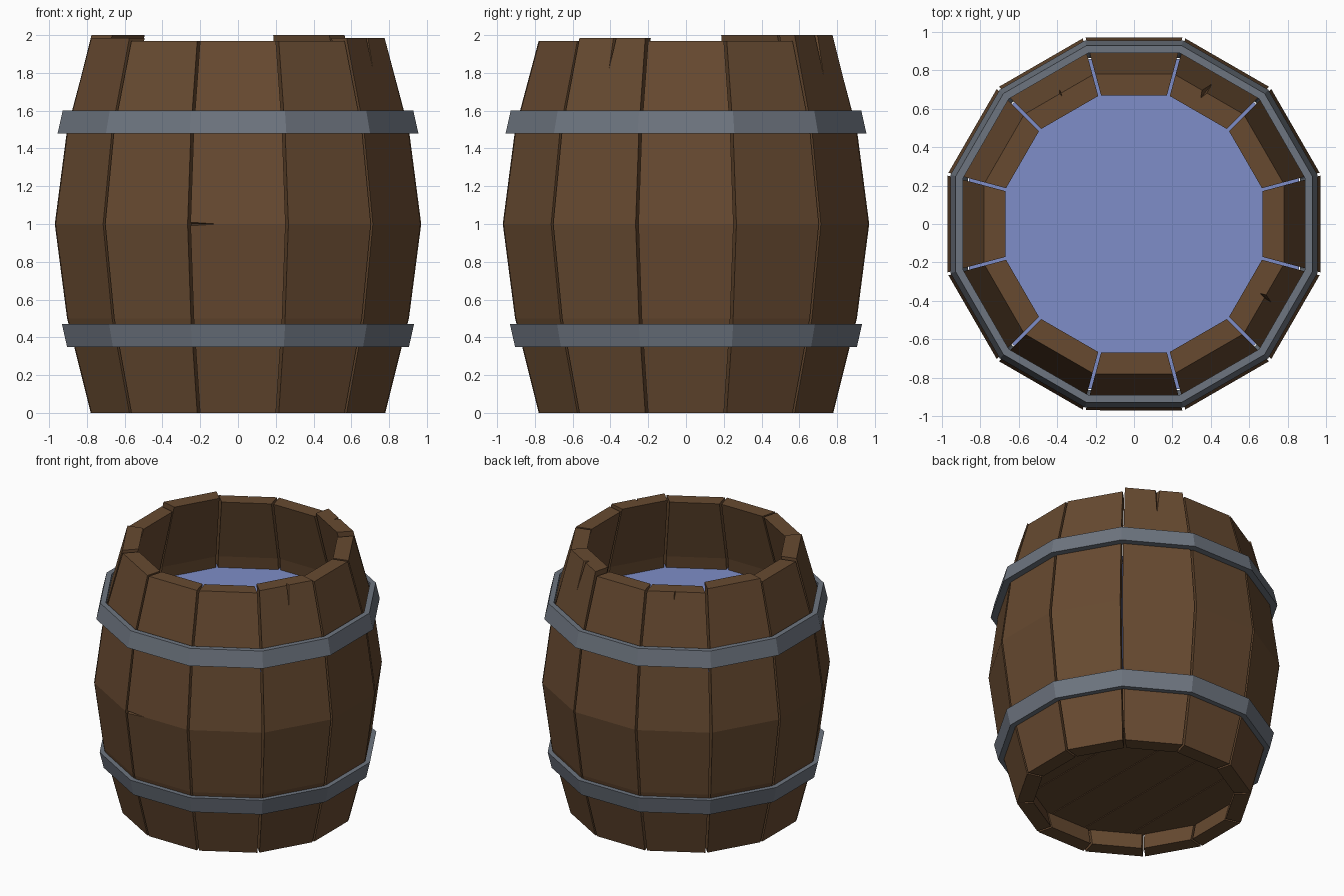
import bpy, bmesh, math
from mathutils import Matrix

if "Cube" in bpy.data.objects:
    bpy.data.objects.remove(bpy.data.objects["Cube"])

N = 12
TAN = math.tan(math.pi / N)
GAP = 0.008
THICK = 0.11


def material(name, rgb):
    m = bpy.data.materials.new(name)
    m.diffuse_color = (*rgb, 1)
    m.use_nodes = True
    m.node_tree.nodes["Principled BSDF"].inputs["Base Color"].default_value = m.diffuse_color
    return m


wood = material("brown wood", (0.135, 0.068, 0.030))
metal = material("grey iron", (0.155, 0.178, 0.215))
blue = material("blue water", (0.21, 0.27, 0.58))


def finish(bm, name, mat):
    bmesh.ops.recalc_face_normals(bm, faces=bm.faces)
    me = bpy.data.meshes.new(name)
    bm.to_mesh(me)
    bm.free()
    ob = bpy.data.objects.new(name, me)
    bpy.context.collection.objects.link(ob)
    me.materials.append(mat)
    return ob


def cut(ob, points, rot):
    # Carve a small wedge-shaped crack out of a stave
    bm = bmesh.new()
    vs = [bm.verts.new(p) for p in points]
    bmesh.ops.convex_hull(bm, input=vs)
    bm.transform(rot)
    cutter = finish(bm, "crack_cutter", wood)
    cutter.hide_render = True
    mod = ob.modifiers.new("crack", 'BOOLEAN')
    mod.operation = 'DIFFERENCE'
    mod.solver = 'EXACT'
    mod.object = cutter
    bpy.context.view_layer.objects.active = ob
    bpy.ops.object.modifier_apply(modifier=mod.name)
    bpy.data.objects.remove(cutter)


# Staves: bulging planks with slightly uneven tops
heights = {60: 2.0, 150: 2.0, 330: 1.985, 210: 1.985}
cracks = {60: (0.03, 1.73, 0.06), 120: (0.0, 1.84, 0.035), 330: (0.02, 1.76, 0.045)}
for k in range(N):
    deg = k * 30
    rot = Matrix.Rotation(math.radians(deg), 4, 'Z')
    profile = [(0.78, 0), (0.905, 0.5), (0.97, 1.0), (0.905, 1.5),
               (0.78, heights.get(deg, 1.97))]
    bm = bmesh.new()
    rings = []
    for r, z in profile:
        ri = r - THICK
        wo, wi = r * TAN - GAP, ri * TAN - GAP
        rings.append([bm.verts.new(p) for p in
                      ((r, -wo, z), (r, wo, z), (ri, wi, z), (ri, -wi, z))])
    for a, b in zip(rings, rings[1:]):
        for i in range(4):
            j = (i + 1) % 4
            bm.faces.new((a[i], a[j], b[j], b[i]))
    bm.faces.new(rings[0])
    bm.faces.new(rings[-1])
    bm.transform(rot)
    ob = finish(bm, f"stave_{k + 1}", wood)
    if deg in cracks:
        t, low, w = cracks[deg]
        cut(ob, [(0.88, t - w, 2.05), (0.88, t + w, 2.05), (0.72, t, 2.05),
                 (0.79 + (2 - low) * 0.25, t - 0.02, low)], rot)
    if deg == 270:
        cut(ob, [(1.02, -0.3, 1.03), (1.02, -0.3, 0.97), (0.93, -0.3, 1.0),
                 (0.972, -0.1, 1.0)], rot)


def polygon(bm, apothem, z):
    rad = apothem / math.cos(math.pi / N)
    return [bm.verts.new((rad * math.cos(math.radians(15 + 30 * i)),
                          rad * math.sin(math.radians(15 + 30 * i)), z)) for i in range(N)]


# Iron hoops
def hoop(name, section):
    bm = bmesh.new()
    rings = [polygon(bm, r, z) for r, z in section]
    for a, b in zip(rings, rings[1:] + rings[:1]):
        for i in range(N):
            j = (i + 1) % N
            bm.faces.new((a[i], a[j], b[j], b[i]))
    finish(bm, name, metal)


hoop("upper_hoop", [(0.955, 1.48), (0.928, 1.60), (0.89, 1.60), (0.895, 1.48)])
hoop("lower_hoop", [(0.905, 0.35), (0.932, 0.47), (0.895, 0.47), (0.865, 0.35)])

# Water surface
bm = bmesh.new()
bm.faces.new(polygon(bm, 0.86, 1.41))
for f in bm.faces:
    f.normal_update()
finish(bm, "water", blue)

# Bottom boards, cut from a twelve-sided disc
edges = [-0.74, -0.444, -0.148, 0.148, 0.444, 0.74]
for i, (x0, x1) in enumerate(zip(edges, edges[1:])):
    bm = bmesh.new()
    bm.faces.new(polygon(bm, 0.715, 0.13))
    for x, n in ((x0 + 0.003, -1), (x1 - 0.003, 1)):
        bmesh.ops.bisect_plane(bm, geom=bm.verts[:] + bm.edges[:] + bm.faces[:],
                               plane_co=(x, 0, 0), plane_no=(n, 0, 0), clear_outer=True)
    ext = bmesh.ops.extrude_face_region(bm, geom=bm.faces[:])
    bmesh.ops.translate(bm, vec=(0, 0, 0.06),
                        verts=[v for v in ext["geom"] if isinstance(v, bmesh.types.BMVert)])
    finish(bm, f"bottom_board_{i + 1}", wood)
